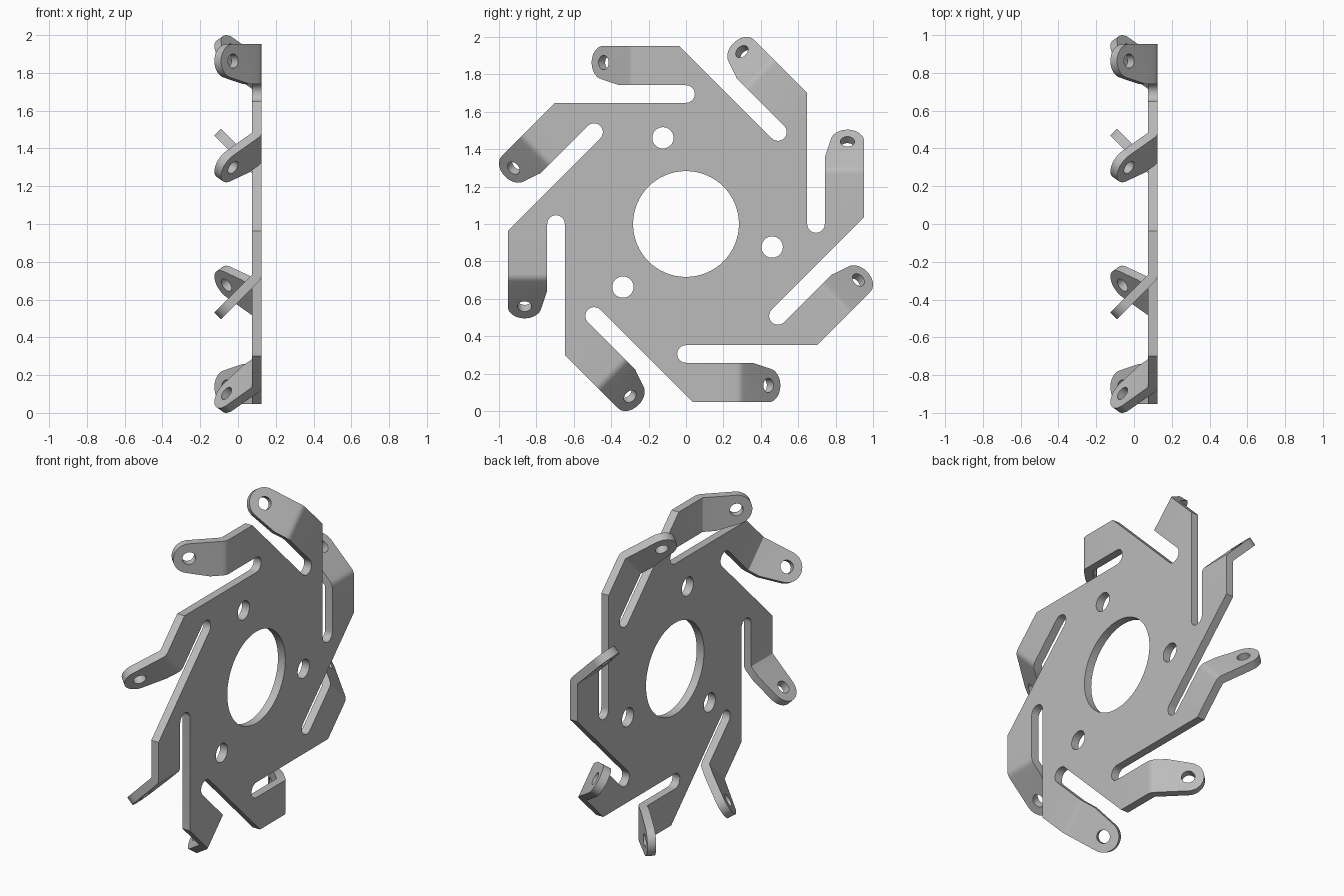
import bpy
import bmesh
from math import sin, cos, pi, radians
from mathutils import Matrix, Vector

if "Cube" in bpy.data.objects:
    bpy.data.objects.remove(bpy.data.objects["Cube"])

ARMS = 8
THICK = 0.05
FRONT_X = 0.125                      # outer face of the sheet
OUTER, INNER = -0.953, -0.742        # long edges of one arm
BEND_U, BEND_R, BEND_A = 0.267, 0.055, pi / 4
FLAP_U = BEND_U + BEND_R * BEND_A    # where the flat flap starts
TIP = (0.501, -0.863)                # centre of the rounded tip
SLOT_R = 0.047


def arc(centre, r, a0, a1, n):
    return [(centre[0] + r * cos(radians(a0 + (a1 - a0) * i / n)),
             centre[1] + r * sin(radians(a0 + (a1 - a0) * i / n)))
            for i in range(n + 1)]


def circle(centre, r, n):
    return arc(centre, r, 0, 360, n)[:-1]


def spin(k):
    return Matrix.Rotation(k * 2 * pi / ARMS, 3, 'Z')


def turned(points, k):
    return [spin(k) @ Vector((u, v, 0)) for u, v in points]


def fill(bm, loops):
    """Fill an outline, with further loops as holes."""
    edges = []
    for loop in loops:
        vs = [bm.verts.new(p) for p in loop]
        edges += [bm.edges.new((a, b)) for a, b in zip(vs, vs[1:] + vs[:1])]
    bmesh.ops.triangle_fill(bm, edges=edges, use_beauty=True, normal=(0, 0, 1))


def bend(u, depth):
    """Fold a point of an arm around the bend line."""
    a = min(max(u - BEND_U, 0) / BEND_R, BEND_A)
    rest = max(u - FLAP_U, 0)
    r = BEND_R - depth
    return (BEND_U + r * sin(a) + rest * cos(a),
            BEND_R - r * cos(a) + rest * sin(a))


bm = bmesh.new()

# Flat body with slots, central bore and bolt holes
body = []
for k in range(ARMS):
    body += turned([(0.037, OUTER), (BEND_U, OUTER), (BEND_U, INNER)]
                   + arc((0, INNER + SLOT_R), SLOT_R, 270, 90, 12), k)
holes = [turned(circle((0, 0), 0.283, 64), 0)]
for deg in (105, 225, 345):
    c = (0.477 * cos(radians(deg)), 0.477 * sin(radians(deg)))
    holes.append(turned(circle(c, 0.057, 32), 0))
fill(bm, [body] + holes)

# Bend strips and rounded flaps, still flat
ROWS = 4
for k in range(ARMS):
    us = [BEND_U + (FLAP_U - BEND_U) * i / ROWS for i in range(ROWS + 1)]
    for a, b in zip(us, us[1:]):
        quad = turned([(a, OUTER), (b, OUTER), (b, INNER), (a, INNER)], k)
        bm.faces.new([bm.verts.new(p) for p in quad])
    flap = ([(FLAP_U, OUTER)] + arc(TIP, 0.09, -90, 76.5, 20)
            + [(0.382, INNER), (FLAP_U, INNER)])
    fill(bm, [turned(flap, k), turned(circle(TIP, 0.038, 24), k)])
bmesh.ops.remove_doubles(bm, verts=bm.verts[:], dist=0.0005)

# Thicken the sheet
ext = bmesh.ops.extrude_face_region(bm, geom=bm.faces[:], use_keep_orig=True)
for v in ext["geom"]:
    if isinstance(v, bmesh.types.BMVert):
        v.co.z = THICK

# Fold the flaps and stand the sheet upright
for v in bm.verts:
    p = v.co.copy()
    for k in range(ARMS):
        q = spin(-k) @ p
        if q.x > BEND_U - 0.0005 and q.y < -0.70:
            q.x, q.z = bend(q.x, q.z)
            p = spin(k) @ q
            break
    v.co = (FRONT_X - p.z, p.x, p.y + 1)
bmesh.ops.recalc_face_normals(bm, faces=bm.faces[:])

mesh = bpy.data.meshes.new("slotted_bracket_plate")
bm.to_mesh(mesh)
bm.free()
plate = bpy.data.objects.new("slotted_bracket_plate", mesh)
bpy.context.collection.objects.link(plate)

# Plain grey metal
grey = bpy.data.materials.new("plain_grey")
grey.use_nodes = True
colour = (0.5, 0.5, 0.5, 1)
grey.diffuse_color = colour
grey.node_tree.nodes["Principled BSDF"].inputs["Base Color"].default_value = colour
mesh.materials.append(grey)

bpy.ops.object.select_all(action='DESELECT')
plate.select_set(True)
bpy.context.view_layer.objects.active = plate
bpy.ops.object.shade_smooth_by_angle(angle=radians(30))
